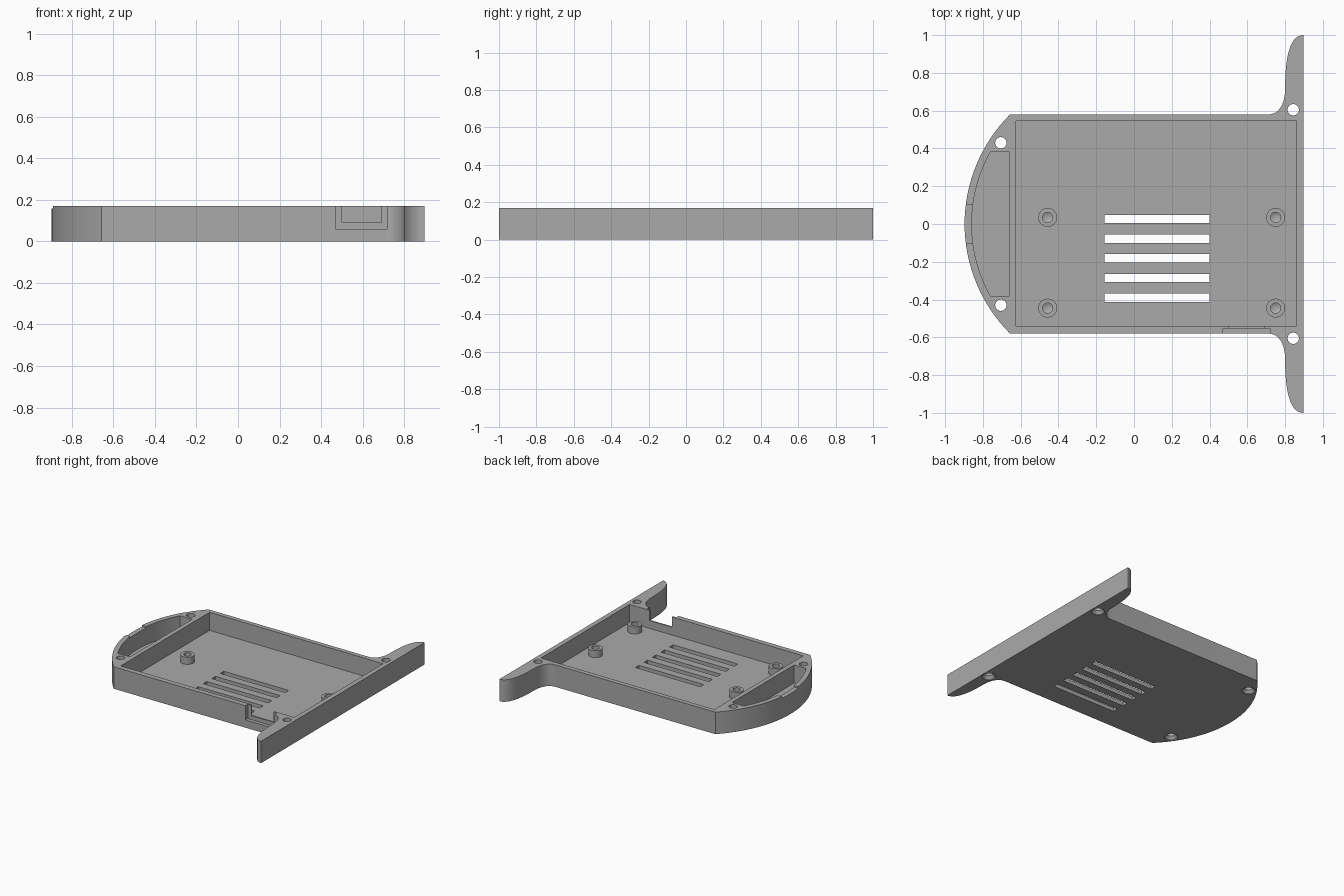
import bpy, bmesh, math
from mathutils import Vector
from mathutils.geometry import interpolate_bezier

if "Cube" in bpy.data.objects:
    bpy.data.objects.remove(bpy.data.objects["Cube"], do_unlink=True)

HEIGHT, FLOOR = 0.17, 0.03
ARC_X = -0.077  # shared centre of the rounded end's arcs

grey = bpy.data.materials.new("plain grey")
grey.use_nodes = True
grey.diffuse_color = (0.4, 0.4, 0.4, 1)
grey.node_tree.nodes["Principled BSDF"].inputs["Base Color"].default_value = (0.4, 0.4, 0.4, 1)


def make_object(name, bm):
    bmesh.ops.recalc_face_normals(bm, faces=bm.faces)
    mesh = bpy.data.meshes.new(name)
    bm.to_mesh(mesh)
    bm.free()
    mesh.materials.append(grey)
    obj = bpy.data.objects.new(name, mesh)
    bpy.context.collection.objects.link(obj)
    return obj


def prism(name, outline, z0, z1):
    bm = bmesh.new()
    face = bm.faces.new([bm.verts.new((x, y, z0)) for x, y in outline])
    new = bmesh.ops.extrude_face_region(bm, geom=[face])["geom"]
    bmesh.ops.translate(bm, vec=(0, 0, z1 - z0),
                        verts=[v for v in new if isinstance(v, bmesh.types.BMVert)])
    return make_object(name, bm)


def block(name, x0, x1, y0, y1, z0, z1):
    return prism(name, [(x0, y0), (x1, y0), (x1, y1), (x0, y1)], z0, z1)


def lathe(name, profile, x, y, steps=32):
    bm = bmesh.new()
    verts = [bm.verts.new((r, 0, z)) for r, z in profile]
    edges = [bm.edges.new(pair) for pair in zip(verts, verts[1:])]
    bmesh.ops.spin(bm, geom=verts + edges, cent=(0, 0, 0), axis=(0, 0, 1),
                   angle=math.tau, steps=steps)
    bmesh.ops.remove_doubles(bm, verts=bm.verts, dist=1e-5)
    bmesh.ops.translate(bm, verts=bm.verts, vec=(x, y, 0))
    return make_object(name, bm)


def arc(radius, half_y, count=32):
    a = math.asin(half_y / radius)
    return [(ARC_X - radius * math.cos(t), radius * math.sin(t))
            for t in (a - 2 * a * i / count for i in range(count + 1))]


def smooth(obj):
    bpy.ops.object.select_all(action="DESELECT")
    obj.select_set(True)
    bpy.context.view_layer.objects.active = obj
    bpy.ops.object.shade_smooth_by_angle(angle=math.radians(30))


# Tray outline: flared mounting ears on +x, rounded end on -x
def bezier(*points):
    return [(p.x, p.y) for p in interpolate_bezier(*[Vector(p) for p in points], 16)]


ear = bezier((0.71, 0.58), (0.765, 0.58), (0.80, 0.63), (0.80, 0.72))
ear += bezier((0.80, 0.72), (0.80, 0.9), (0.83, 1.0), (0.897, 1.0))[1:]
outline = arc(0.82, 0.58)
outline += [(x, -y) for x, y in ear] + ear[::-1]
body = prism("tray_body", outline, 0, HEIGHT)

# Main compartment, handle pocket and shallow finger notch
top = HEIGHT + 0.05
cutters = [
    block("compartment_cutter", -0.625, 0.86, -0.54, 0.545, FLOOR, top),
    prism("end_pocket_cutter", arc(0.782, 0.38) + [(-0.66, -0.38), (-0.66, 0.38)], FLOOR, top),
    block("end_notch_cutter", -1, -0.82, -0.1, 0.1, HEIGHT - 0.013, top),
]

# Connector opening with a wider outer recess in the front wall
cutters += [
    block("connector_recess_cutter", 0.47, 0.72, -0.62, -0.552, 0.06, top),
    block("connector_opening_cutter", 0.50, 0.69, -0.60, -0.50, 0.09, top),
]

# Vent slots
for i in range(5):
    y = 0.026 - 0.104 * i
    cutters.append(block("vent_cutter", -0.155, 0.40, y - 0.022, y + 0.022, -0.05, 0.1))

# Countersunk screw holes
screw = [(0, -0.01), (0.048, -0.01), (0.048, 0.004), (0.03, 0.025), (0.03, top), (0, top)]
for x, y in ((-0.705, 0.43), (0.843, 0.605)):
    for side in (-1, 1):
        cutters.append(lathe("screw_hole_cutter", screw, x, side * y))

for cutter in cutters:
    cutter.hide_render = True
    mod = body.modifiers.new("cut", "BOOLEAN")
    mod.operation = "DIFFERENCE"
    mod.solver = "EXACT"
    mod.object = cutter
    bpy.context.view_layer.objects.active = body
    bpy.ops.object.modifier_apply(modifier=mod.name)
    bpy.data.objects.remove(cutter, do_unlink=True)
smooth(body)

# Standoffs with blind conical-bottomed holes
post = [(0.05, FLOOR - 0.005), (0.05, 0.085), (0.027, 0.085), (0.027, 0.05), (0, 0.035)]
for x in (-0.457, 0.75):
    for y in (-0.445, 0.035):
        smooth(lathe("standoff", post, x, y))
